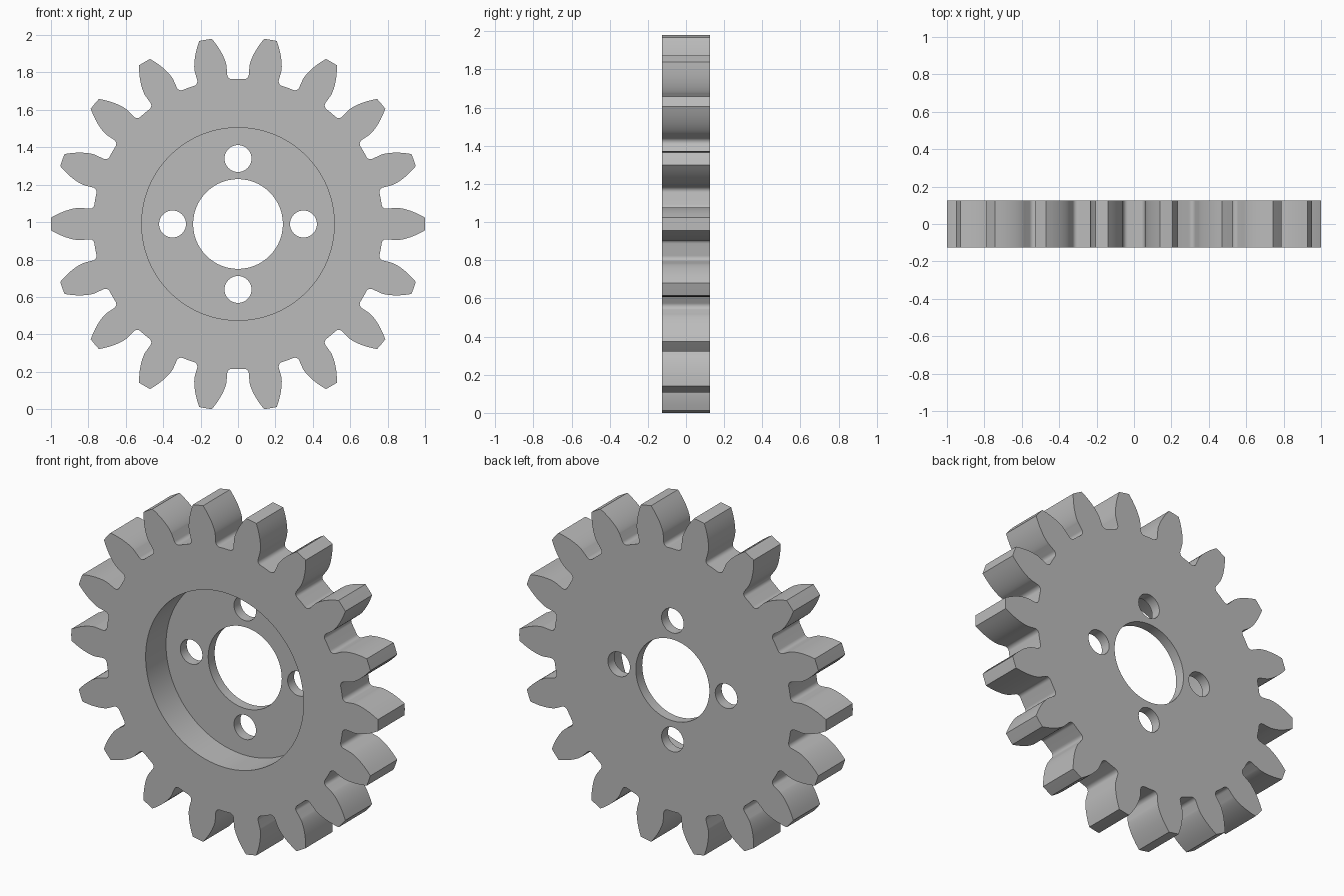
import bpy, bmesh
from math import pi, sin, cos, tan, acos, asin, atan, sqrt, radians
from mathutils import Matrix, Vector

if "Cube" in bpy.data.objects:
    bpy.data.objects.remove(bpy.data.objects["Cube"], do_unlink=True)

# Gear proportions
TEETH, TIP, PITCH, ROOT, FILLET = 18, 1.0, 0.9, 0.775, 0.025
HALF_DEPTH, RECESS_DEPTH, CENTRE_Z = 0.125, 0.19, 0.99
PRESSURE = radians(20)
BASE = PITCH * cos(PRESSURE)


def polar(r, a):
    return Vector((r * cos(a), r * sin(a)))


def half_tooth():
    """Tip to root: involute flank, radial run, then root fillet."""
    base_angle = pi / (2 * TEETH) + tan(PRESSURE) - PRESSURE
    t_max = tan(acos(BASE / TIP))
    points = []
    for i in range(11):
        t = t_max * (1 - i / 10)
        points.append(polar(BASE * sqrt(1 + t * t), base_angle - t + atan(t)))
    mid_r = ROOT + FILLET
    mid_a = base_angle + asin(FILLET / mid_r)
    start, end = base_angle + 1.5 * pi, mid_a + pi
    for i in range(9):
        points.append(polar(mid_r, mid_a) + polar(FILLET, start + (end - start) * i / 8))
    return points


def gear_outline():
    half = half_tooth()
    tooth = [Vector((p.x, -p.y)) for p in reversed(half)] + [Vector((TIP, 0))] + half
    outline = []
    for k in range(TEETH):
        turn = Matrix.Rotation(2 * pi * k / TEETH, 2)
        outline += [turn @ p for p in tooth]
        outline.append(polar(ROOT, 2 * pi * (k + 0.5) / TEETH))
    return outline


def prism(name, outline, y0, y1):
    """Extrude an x-z outline along y."""
    bm = bmesh.new()
    face = bm.faces.new([bm.verts.new((p.x, y0, p.y)) for p in outline])
    swept = bmesh.ops.extrude_face_region(bm, geom=[face])["geom"]
    verts = [v for v in swept if isinstance(v, bmesh.types.BMVert)]
    bmesh.ops.translate(bm, verts=verts, vec=(0, y1 - y0, 0))
    bmesh.ops.recalc_face_normals(bm, faces=bm.faces)
    mesh = bpy.data.meshes.new(name)
    bm.to_mesh(mesh)
    bm.free()
    ob = bpy.data.objects.new(name, mesh)
    bpy.context.collection.objects.link(ob)
    ob.location.z = CENTRE_Z
    return ob


def disc(radius, centre=Vector((0, 0)), sides=64):
    return [centre + polar(radius, 2 * pi * i / sides) for i in range(sides)]


# Toothed body, with front recess, bore and four bolt holes cut out
gear = prism("gear_body", gear_outline(), -HALF_DEPTH, HALF_DEPTH)
cutters = [
    prism("recess_cutter", disc(0.515, sides=96), -0.3, RECESS_DEPTH - HALF_DEPTH),
    prism("bore_cutter", disc(0.24), -0.4, 0.4),
]
for k in range(4):
    hole = disc(0.072, polar(0.35, k * pi / 2), 40)
    cutters.append(prism("bolt_hole_cutter", hole, -0.35, 0.35))

bpy.ops.object.select_all(action='DESELECT')
gear.select_set(True)
bpy.context.view_layer.objects.active = gear
for cutter in cutters:
    cutter.hide_render = True
    cut = gear.modifiers.new("cut", 'BOOLEAN')
    cut.operation, cut.solver, cut.object = 'DIFFERENCE', 'EXACT', cutter
    bpy.ops.object.modifier_apply(modifier=cut.name)
for cutter in cutters:
    bpy.data.objects.remove(cutter, do_unlink=True)

# Plain steel grey
steel = bpy.data.materials.new("steel_grey")
steel.use_nodes = True
colour = (0.5, 0.5, 0.5, 1)
steel.diffuse_color = colour
steel.node_tree.nodes["Principled BSDF"].inputs["Base Color"].default_value = colour
gear.data.materials.clear()
gear.data.materials.append(steel)

bpy.ops.object.shade_smooth_by_angle(angle=radians(28))
